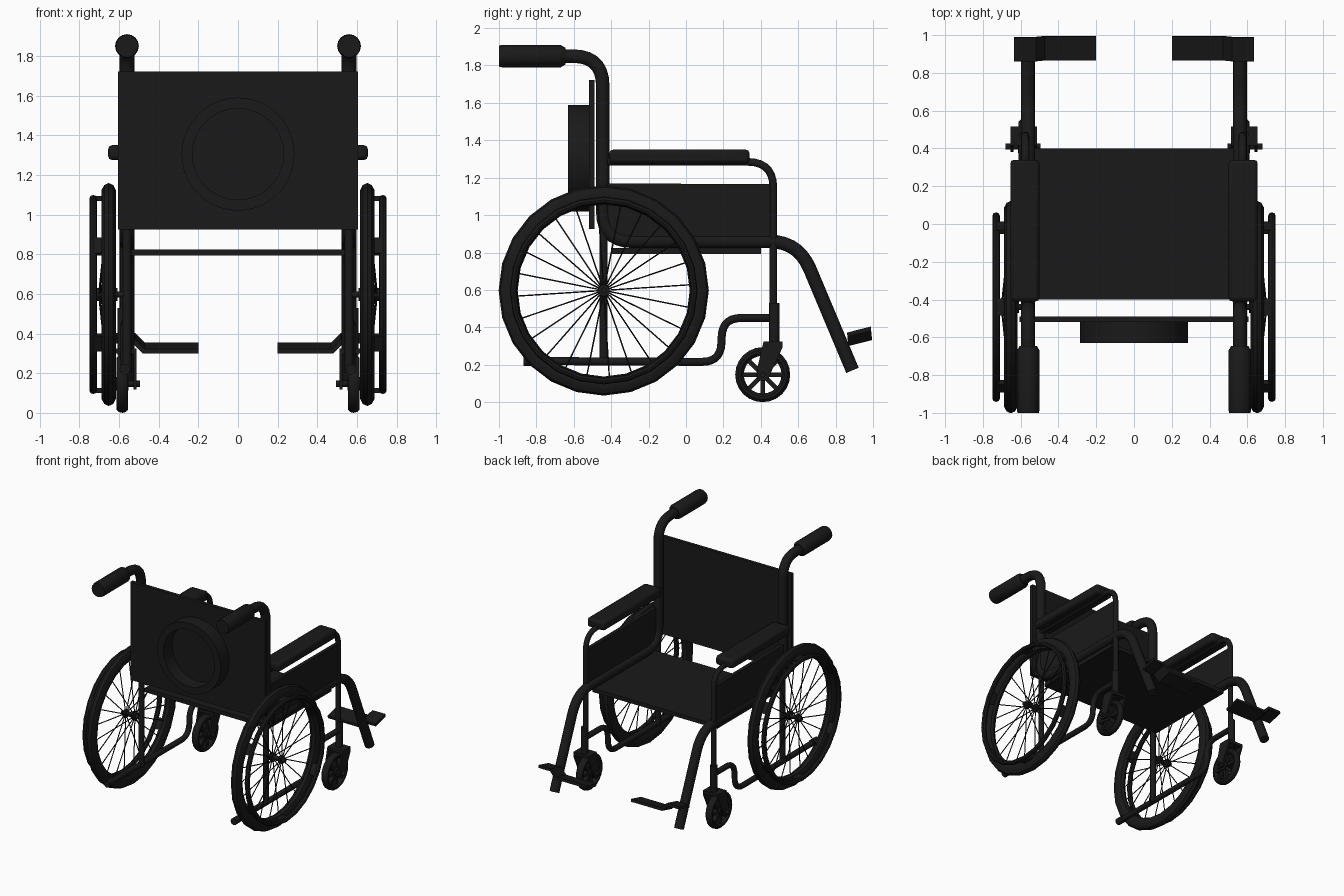
import bpy, bmesh, math
from mathutils import Vector, Matrix

if "Cube" in bpy.data.objects:
    bpy.data.objects.remove(bpy.data.objects["Cube"])

black = bpy.data.materials.new("black")
black.diffuse_color = (0.01, 0.01, 0.01, 1)
black.use_nodes = True
black.node_tree.nodes["Principled BSDF"].inputs["Base Color"].default_value = black.diffuse_color


def finish(name, bm, mirror=True, bevel=0):
    bmesh.ops.recalc_face_normals(bm, faces=bm.faces)
    me = bpy.data.meshes.new(name)
    bm.to_mesh(me)
    bm.free()
    me.materials.append(black)
    ob = bpy.data.objects.new(name, me)
    bpy.context.collection.objects.link(ob)
    bpy.ops.object.select_all(action='DESELECT')
    ob.select_set(True)
    bpy.context.view_layer.objects.active = ob
    bpy.ops.object.shade_smooth_by_angle(angle=math.radians(35))
    if bevel:
        m = ob.modifiers.new("bevel", 'BEVEL')
        m.width, m.segments = bevel, 2
    if mirror:
        ob.modifiers.new("mirror", 'MIRROR')
    return ob


def fillet(pts, radius, n=7):
    """Round the inner corners of a (y, z) path."""
    p = [Vector(q) for q in pts]
    out = [p[0]]
    for a, b, c in zip(p, p[1:], p[2:]):
        u, v = (a - b).normalized(), (c - b).normalized()
        s, e = b + u * radius, b + v * radius
        for i in range(n + 1):
            t = i / n
            out.append(s * (1 - t) ** 2 + b * 2 * t * (1 - t) + e * t * t)
    return out + [p[-1]]


def loft(bm, rings, closed=False):
    pairs = list(zip(rings, rings[1:])) + ([(rings[-1], rings[0])] if closed else [])
    for a, b in pairs:
        for i in range(len(a)):
            j = (i + 1) % len(a)
            bm.faces.new((a[i], a[j], b[j], b[i]))
    if not closed:
        bm.faces.new(rings[0])
        bm.faces.new(rings[-1])


def tube(name, path, r, x, sides=14):
    """Sweep a circle along a (y, z) path at constant x; r may be a list."""
    p = [Vector((0, q[0], q[1])) for q in path]
    rad = r if isinstance(r, list) else [r] * len(p)
    bm, rings = bmesh.new(), []
    side = Vector((1, 0, 0))
    for i, q in enumerate(p):
        t = (p[min(i + 1, len(p) - 1)] - p[max(i - 1, 0)]).normalized()
        up = t.cross(side)
        rings.append([bm.verts.new(q + Vector((x, 0, 0)) + rad[i] * (
            side * math.cos(k * math.tau / sides) + up * math.sin(k * math.tau / sides)))
            for k in range(sides)])
    loft(bm, rings)
    return finish(name, bm)


def lathe(bm, profile, cy, cz, segs):
    """Spin a closed (radius, x) profile about an x-parallel axis."""
    rings = []
    for k in range(segs):
        a = k * math.tau / segs
        rings.append([bm.verts.new((x, cy + r * math.cos(a), cz + r * math.sin(a)))
                      for r, x in profile])
    loft(bm, rings, closed=True)


def oval(r, x, hr, hx, n=10):
    return [(r + hr * math.cos(k * math.tau / n), x + hx * math.sin(k * math.tau / n))
            for k in range(n)]


def rod(bm, a, b, r, sides=12):
    a, b = Vector(a), Vector(b)
    d = b - a
    m = Matrix.Translation((a + b) / 2) @ d.to_track_quat('Z', 'Y').to_matrix().to_4x4()
    bmesh.ops.create_cone(bm, cap_ends=True, segments=sides, radius1=r, radius2=r,
                          depth=d.length, matrix=m)


def box(bm, lo, hi, rot=None):
    lo, hi = Vector(lo), Vector(hi)
    m = Matrix.Translation((lo + hi) / 2) @ (rot or Matrix()) @ Matrix.Diagonal((*(hi - lo), 1))
    bmesh.ops.create_cube(bm, size=1, matrix=m)


def slab(bm, pts, offset):
    """Extrude a polygon of 3D points by an offset."""
    a = [bm.verts.new(p) for p in pts]
    b = [bm.verts.new(Vector(p) + Vector(offset)) for p in pts]
    loft(bm, [a, b])


# main frame: push handle, back post, seat rail and leg tube in one bend
main = fillet([(-0.68, 1.85), (-0.445, 1.85), (-0.445, 0.86), (0.60, 0.86), (0.89, 0.17)], 0.16)
tube("main_frame", main, 0.037, 0.56)
tube("grip", [(-1, 1.85), (-0.985, 1.85), (-0.67, 1.85), (-0.645, 1.85)],
     [0.056, 0.06, 0.06, 0.045], 0.56, 16)

# arm frame, lower frame and rear post
tube("arm_frame", fillet([(-0.42, 1.285), (0.467, 1.285), (0.467, 0.3)], 0.14), 0.021, 0.575)
tube("caster_stem", [(0.472, 0.53), (0.472, 0.29)], 0.028, 0.58)
tube("lower_frame", fillet([(-0.86, 0.22), (0.185, 0.215), (0.195, 0.45), (0.47, 0.45)], 0.1),
     0.022, 0.57)
tube("lower_frame_tip", [(-0.87, 0.22), (-0.80, 0.22)], 0.027, 0.57)
tube("rear_post", [(-0.44, 0.2), (-0.44, 1.05)], 0.022, 0.56)

# armrest pads
bm = bmesh.new()
box(bm, (0.50, -0.41, 1.275), (0.655, 0.34, 1.35))
finish("armrest_pad", bm, bevel=0.02)

# side panels follow the rear bend of the frame
bm = bmesh.new()
edge = fillet([(-0.45, 1.17), (-0.45, 0.84), (0.47, 0.84)], 0.16) + [Vector((0.47, 1.165))]
slab(bm, [(0.555, q.x, q.y) for q in edge], (0.03, 0, 0))
finish("side_panel", bm)

# seat and backrest
bm = bmesh.new()
box(bm, (-0.56, -0.4, 0.793), (0.56, 0.4, 0.825))
finish("seat", bm, mirror=False)
bm = bmesh.new()
box(bm, (-0.605, -0.518, 0.925), (0.605, -0.49, 1.722))
finish("backrest", bm, mirror=False)

# round ring on the back of the backrest
bm = bmesh.new()
lathe(bm, [(0.285, 0.51), (0.285, 0.63), (0.23, 0.63), (0.23, 0.51)], 0, 1.305, 40)
bm.transform(Matrix.Rotation(-math.pi / 2, 4, 'Z'))
finish("back_ring", bm, mirror=False)

# big wheels
WY, WZ, WX = -0.44, 0.597, 0.652
bm = bmesh.new()
lathe(bm, oval(0.511, WX, 0.051, 0.038), WY, WZ, 24)
finish("tyre", bm)
bm = bmesh.new()
lathe(bm, oval(0.484, 0.73, 0.018, 0.02, 8), WY, WZ, 24)
for k in range(6):
    a = math.radians(30 + 60 * k)
    c = Vector((0, WY + 0.484 * math.cos(a), WZ + 0.484 * math.sin(a)))
    t = Vector((0, -math.sin(a), math.cos(a))) * 0.045
    slab(bm, [c + t * s + Vector((0, math.cos(a), math.sin(a))) * h + Vector((0.67, 0, 0))
              for s, h in ((-1, -0.012), (1, -0.012), (1, 0.012), (-1, 0.012))], (0.055, 0, 0))
finish("hand_rim", bm)
bm = bmesh.new()
rod(bm, (0.56, WY, WZ), (0.735, WY, WZ), 0.016)
for x in (0.62, 0.70):
    rod(bm, (x - 0.012, WY, WZ), (x + 0.012, WY, WZ), 0.032)
finish("wheel_hub", bm)
bm = bmesh.new()
for k in range(24):
    a = math.tau * (k + 0.25) / 24
    d = Vector((0, math.cos(a), math.sin(a)))
    o = Vector((0, WY, WZ))
    rod(bm, o + d * 0.02 + Vector((0.70 if k % 2 else 0.62, 0, 0)),
        o + d * 0.48 + Vector((WX, 0, 0)), 0.004, 5)
finish("spokes", bm)

# front casters
CY, CZ, CX = 0.41, 0.147, 0.583
bm = bmesh.new()
lathe(bm, oval(0.124, CX, 0.023, 0.03), CY, CZ, 24)
rod(bm, (CX - 0.032, CY, CZ), (CX + 0.032, CY, CZ), 0.035)
for k in range(8):
    a = k * math.tau / 8
    c = Vector((CX, CY + 0.065 * math.cos(a), CZ + 0.065 * math.sin(a)))
    h = Vector((0.02, 0.055, 0.012))
    box(bm, c - h, c + h, Matrix.Rotation(a, 4, 'X'))
finish("caster_wheel", bm)
bm = bmesh.new()
fork = [(CY - 0.025, CZ - 0.03), (CY + 0.025, CZ - 0.03), (CY + 0.105, 0.29),
        (CY + 0.105, 0.325), (CY + 0.005, 0.325), (CY - 0.03, CZ + 0.03)]
for x in (0.513, 0.639):
    slab(bm, [(x, y, z) for y, z in fork], (0.014, 0, 0))
box(bm, (0.513, CY + 0.005, 0.3), (0.653, CY + 0.105, 0.325))
rod(bm, (0.495, CY, CZ), (0.68, CY, CZ), 0.016)
finish("caster_fork", bm)

# folded footplates, tilted upward toward the toes
bm = bmesh.new()
fold = [(0.20, 0.30), (0.48, 0.30), (0.53, 0.35), (0.635, 0.35),
        (0.635, 0.372), (0.52, 0.372), (0.47, 0.322), (0.20, 0.322)]
slab(bm, [(x, 0.868 + (z - 0.3) * -0.1, z) for x, z in fold], (0, 0.127, 0.032))
finish("footplate", bm)
